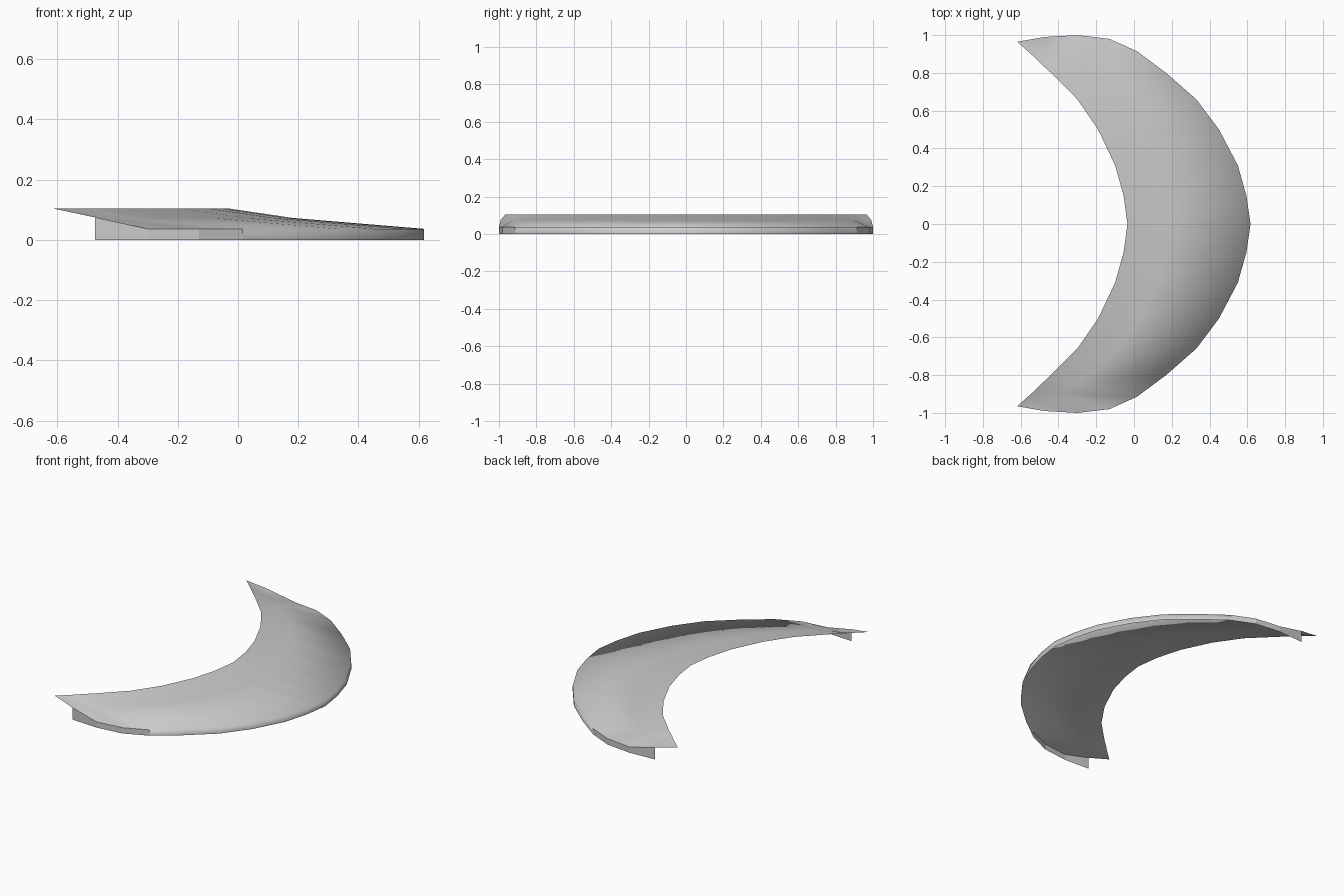
import bpy
import bmesh

cube = bpy.data.objects.get("Cube")
if cube:
    bpy.data.objects.remove(cube, do_unlink=True)

GREY = (0.6, 0.6, 0.6, 1.0)
mat = bpy.data.materials.new("plain grey")
mat.use_nodes = True
mat.diffuse_color = GREY
mat.node_tree.nodes["Principled BSDF"].inputs["Base Color"].default_value = GREY

TOP, RIM = 0.105, 0.037
TIP = (-0.617, 0.965)

# Half outlines of the crescent, from the middle to the tip
outer = [(0.617, 0), (0.595, 0.15), (0.55, 0.31), (0.45, 0.5), (0.33, 0.66),
         (0.17, 0.8), (0.015, 0.915), (-0.13, 0.98), (-0.3, 1.0), (-0.475, 0.99)]
inner = [(-0.035, 0), (-0.055, 0.15), (-0.1, 0.31), (-0.19, 0.5), (-0.3, 0.66),
         (-0.37, 0.73), (-0.45, 0.81), (-0.5, 0.855), (-0.54, 0.895), (-0.58, 0.93)]
rim_z = [RIM] * 9 + [0.075]
SPLIT = 6      # column where the blended rim ends and the plain end skirt starts


def section(i, side):
    """Inner edge, fold and rim points of one column."""
    (ax, ay), (bx, by), z = inner[i], outer[i], rim_z[i]
    return [(ax, ay * side, TOP),
            (ax + (bx - ax) / 3, (ay + (by - ay) / 3) * side, TOP - 0.47 * (TOP - z)),
            (bx, by * side, z)]


def finish(name, bm, smooth):
    for f in bm.faces:
        f.smooth = smooth
    mesh = bpy.data.meshes.new(name)
    bm.to_mesh(mesh)
    bm.free()
    mesh.materials.append(mat)
    obj = bpy.data.objects.new(name, mesh)
    bpy.context.collection.objects.link(obj)


# Curved shell, with the skirt blended into its rim around the middle
last = len(outer) - 1
columns = [(i, -1) for i in range(last, 0, -1)] + [(i, 1) for i in range(last + 1)]
bm = bmesh.new()
rows = []
for i, side in columns:
    pts = section(i, side)
    if i <= SPLIT:
        pts.append((*pts[2][:2], 0))
    rows.append([bm.verts.new(p) for p in pts])
for a, b in zip(rows, rows[1:]):
    for k in range(min(len(a), len(b)) - 1):
        bm.faces.new((a[k], a[k + 1], b[k + 1], b[k]))
for row, side in ((rows[0], -1), (rows[-1], 1)):
    tip = bm.verts.new((TIP[0], TIP[1] * side, TOP))
    for k in range(2):
        f = (row[k], row[k + 1], tip)
        bm.faces.new(f if side > 0 else f[::-1])
finish("crescent_shell", bm, True)

# Plain faceted skirts under the two ends
for name, side in (("front_end_skirt", -1), ("back_end_skirt", 1)):
    bm = bmesh.new()
    pairs = []
    for i in range(SPLIT, last + 1):
        x, y, z = section(i, side)[2]
        pairs.append((bm.verts.new((x, y, z)), bm.verts.new((x, y, 0))))
    for (a, b), (c, d) in zip(pairs, pairs[1:]):
        f = (a, b, d, c)
        bm.faces.new(f if side > 0 else f[::-1])
    finish(name, bm, False)
